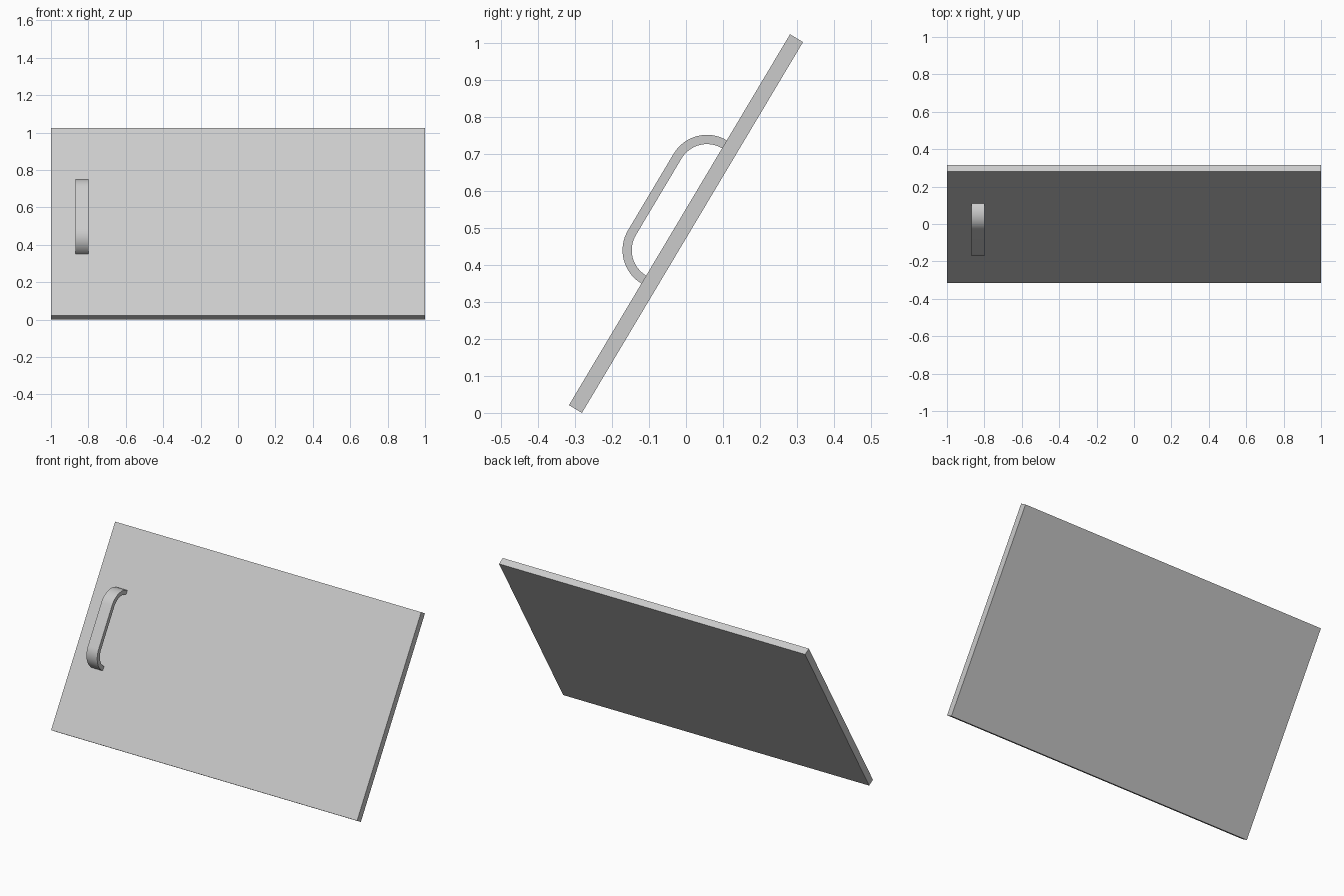
import bpy, bmesh
from math import sin, cos, pi, radians

if "Cube" in bpy.data.objects:
    bpy.data.objects.remove(bpy.data.objects["Cube"])

# Parts are drawn flat (x across, y up the slope, z out of the front), then tilted
TILT = radians(59.2)
LENGTH, THICK = 1.168, 0.041
CENTRE_Z = (LENGTH * sin(TILT) + THICK * cos(TILT)) / 2


def add_prism(name, profile, x0, x1):
    """Extrude a closed (slope, normal) profile along x and tilt it."""
    bm = bmesh.new()
    face = bm.faces.new([bm.verts.new((x0, y, z)) for y, z in profile])
    out = bmesh.ops.extrude_face_region(bm, geom=[face])
    verts = [v for v in out["geom"] if isinstance(v, bmesh.types.BMVert)]
    bmesh.ops.translate(bm, verts=verts, vec=(x1 - x0, 0, 0))
    bmesh.ops.recalc_face_normals(bm, faces=bm.faces)
    mesh = bpy.data.meshes.new(name)
    bm.to_mesh(mesh)
    bm.free()
    obj = bpy.data.objects.new(name, mesh)
    bpy.context.collection.objects.link(obj)
    obj.rotation_euler.x = TILT
    obj.location.z = CENTRE_Z
    return obj


# Sloping door panel
h, t = LENGTH / 2, THICK / 2
add_prism("door_panel", [(-h, -t), (h, -t), (h, t), (-h, t)], -1, 1)

# Bow handle: flat strip with a quarter bend at each end
BEND, STRIP, STEPS = 0.105, 0.025, 16
LOW, HIGH = -0.096, 0.145


def bow(radius):
    pts = []
    for centre, start in ((HIGH, 0), (LOW, pi / 2)):
        for i in range(STEPS + 1):
            a = start + i / STEPS * pi / 2
            pts.append((centre + radius * cos(a), t + radius * sin(a)))
    return pts


handle = add_prism("handle", bow(BEND) + bow(BEND - STRIP)[::-1], -0.87, -0.80)
bpy.context.view_layer.objects.active = handle
handle.select_set(True)
bpy.ops.object.shade_smooth_by_angle(angle=radians(30))
